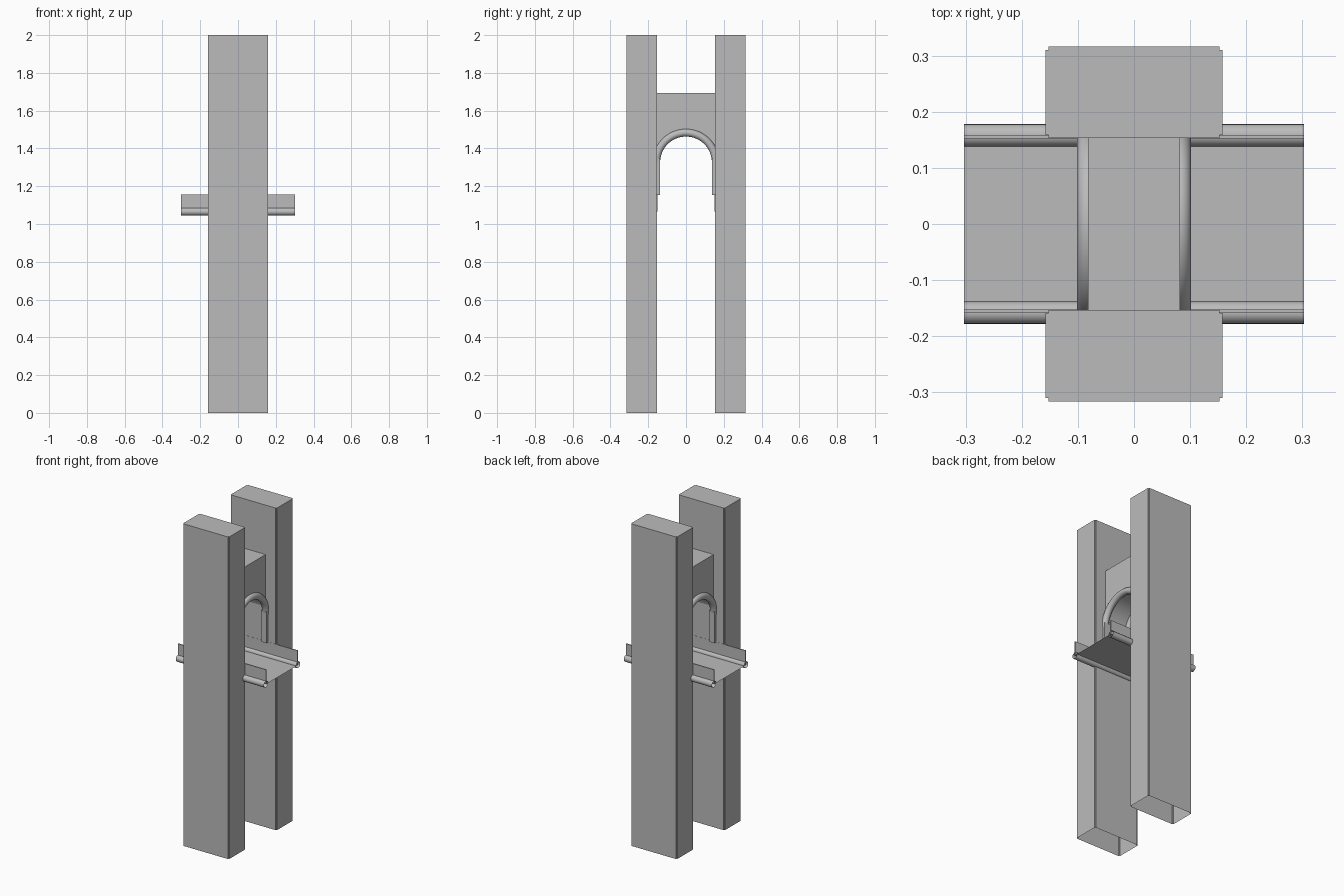
import bpy
import bmesh
from math import cos, sin, pi
from mathutils import Vector

if "Cube" in bpy.data.objects:
    bpy.data.objects.remove(bpy.data.objects["Cube"], do_unlink=True)

GREY = (0.5, 0.5, 0.5, 1)
stone = bpy.data.materials.new("plain grey")
stone.use_nodes = True
stone.diffuse_color = GREY
stone.node_tree.nodes["Principled BSDF"].inputs["Base Color"].default_value = GREY

TOWER_IN, TOWER_OUT, HALF_W = 0.153, 0.316, 0.158
NOTCH = 0.006
DECK_Z, DECK_X = 1.065, 0.303
RAIL_Y, TUBE_R = 0.158, 0.02
BLOCK_X, BLOCK_TOP = 0.082, 1.693
ARCH_R, SPRING_Z = 0.157, 1.326


def finish(name, bm, smooth=False):
    mesh = bpy.data.meshes.new(name)
    bm.to_mesh(mesh)
    bm.free()
    mesh.materials.append(stone)
    obj = bpy.data.objects.new(name, mesh)
    bpy.context.collection.objects.link(obj)
    if smooth:
        for p in mesh.polygons:
            p.use_smooth = True
    return obj


def prism(name, profile, direction, open_start=False):
    """Extrude a closed outline along a direction."""
    bm = bmesh.new()
    face = bm.faces.new([bm.verts.new(p) for p in profile])
    out = bmesh.ops.extrude_face_region(bm, geom=[face], use_keep_orig=True)
    verts = [g for g in out["geom"] if isinstance(g, bmesh.types.BMVert)]
    bmesh.ops.translate(bm, verts=verts, vec=direction)
    bmesh.ops.recalc_face_normals(bm, faces=bm.faces)
    if open_start:
        bmesh.ops.delete(bm, geom=[face], context='FACES_ONLY')
    return finish(name, bm)


def box(name, x0, x1, y0, y1, z0, z1):
    return prism(name, [(x0, y0, z0), (x1, y0, z0), (x1, y1, z0), (x0, y1, z0)],
                 (0, 0, z1 - z0))


def tube(name, path, side, radius, sides=20):
    """Sweep an open-ended round section; side is normal to the path's plane."""
    bm = bmesh.new()
    side = Vector(side)
    path = [Vector(p) for p in path]
    rings = []
    for i, p in enumerate(path):
        tangent = path[min(i + 1, len(path) - 1)] - path[max(i - 1, 0)]
        normal = tangent.cross(side).normalized()
        rings.append([bm.verts.new(p + radius * (cos(a) * side + sin(a) * normal))
                      for a in (2 * pi * k / sides for k in range(sides))])
    for a, b in zip(rings, rings[1:]):
        for k in range(sides):
            j = (k + 1) % sides
            bm.faces.new((a[k], a[j], b[j], b[k]))
    bmesh.ops.recalc_face_normals(bm, faces=bm.faces)
    return finish(name, bm, True)


def tower_outline(s):
    """Rectangle with a small square notch at each corner."""
    w, n = HALF_W, NOTCH
    a, b = TOWER_IN, TOWER_OUT
    pts = [(-w, a + n), (-w + n, a + n), (-w + n, a), (w - n, a), (w - n, a + n), (w, a + n),
           (w, b - n), (w - n, b - n), (w - n, b), (-w + n, b), (-w + n, b - n), (-w, b - n)]
    return [(x, s * y, 0) for x, y in pts]


# Towers, parapets and deck edge tubes, front and back
for label, s in (("front", -1), ("back", 1)):
    prism(label + "_tower", tower_outline(s), (0, 0, 2), open_start=True)
    y0, y1 = sorted((s * (RAIL_Y - NOTCH), s * RAIL_Y))
    box(label + "_parapet", -DECK_X, DECK_X, y0, y1, DECK_Z, 1.155)
    tube(label + "_deck_tube", [(-DECK_X, s * RAIL_Y, DECK_Z), (DECK_X, s * RAIL_Y, DECK_Z)],
         (0, 0, 1), TUBE_R)

# Thin bridge deck
bm = bmesh.new()
bm.faces.new([bm.verts.new((x * DECK_X, y * RAIL_Y, DECK_Z))
              for x, y in ((-1, -1), (1, -1), (1, 1), (-1, 1))])
finish("bridge_deck", bm)

# Arched block joining the towers above the deck
arc = [(ARCH_R * cos(pi * i / 32), SPRING_Z + ARCH_R * sin(pi * i / 32)) for i in range(33)]
inner = [(y, z) for y, z in arc if abs(y) < TOWER_IN]
outline = [(TOWER_IN, BLOCK_TOP), (TOWER_IN, inner[0][1])] + inner
outline += [(-TOWER_IN, inner[-1][1]), (-TOWER_IN, BLOCK_TOP)]
prism("arch_block", [(-BLOCK_X, y, z) for y, z in outline], (2 * BLOCK_X, 0, 0))

# Round arch mouldings with flat legs on both openings
for label, s in (("left", 1), ("right", -1)):
    tube(label + "_arch_moulding", [(s * BLOCK_X, y, z) for y, z in arc], (1, 0, 0), TUBE_R)
    for end, t in (("front", -1), ("back", 1)):
        x0, x1 = sorted((s * (BLOCK_X - TUBE_R), s * (BLOCK_X + TUBE_R - 0.002)))
        y0, y1 = sorted((t * (ARCH_R - TUBE_R), t * (TOWER_IN + 0.002)))
        box(f"{label}_{end}_arch_leg", x0, x1, y0, y1, 1.153, SPRING_Z + 0.02)
